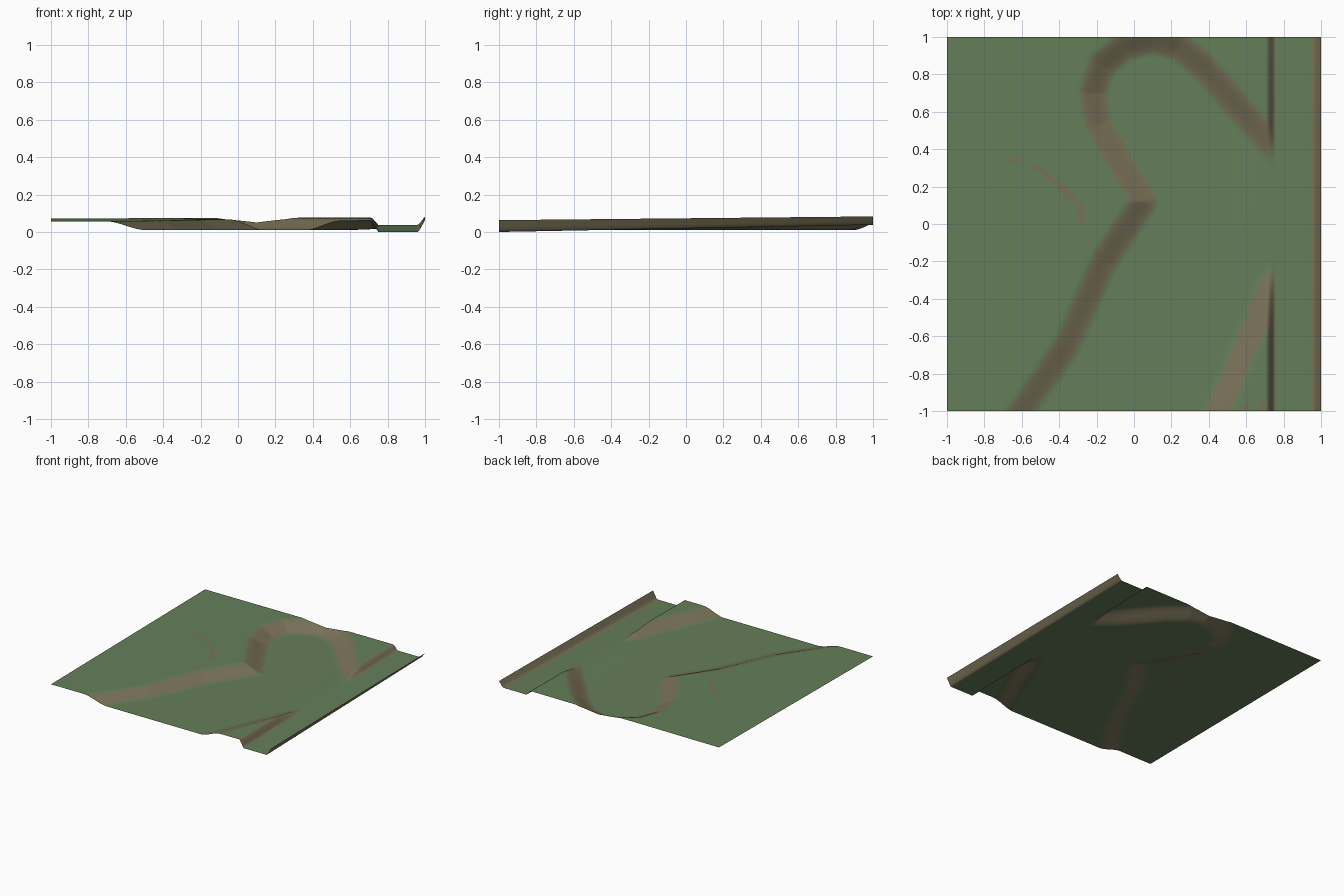
import bpy
import bmesh
from mathutils import Vector
from mathutils.geometry import intersect_point_line

cube = bpy.data.objects.get("Cube")
if cube:
    bpy.data.objects.remove(cube, do_unlink=True)

CELLS = 200
HALF_SLOPE = 0.09

# Mid-slope outline of the low basin
BASIN = [Vector(p) for p in [
    (-0.87, -1.4), (-0.6, -1), (-0.36, -0.65), (-0.16, -0.2), (0.05, 0.12),
    (-0.19, 0.53), (-0.22, 0.7), (-0.17, 0.85), (-0.05, 0.95), (0.1, 0.985),
    (0.24, 0.95), (0.38, 0.83), (0.5, 0.69), (0.71, 0.46), (1, 0.12),
    (0.95, 0), (0.72, -0.36), (0.45, -1), (0.3, -1.4)]]
BASIN_EDGES = list(zip(BASIN, BASIN[1:] + BASIN[:1]))

# Bare streaks in the grass: start, end, half width
STREAKS = [(Vector(a), Vector(b), w) for a, b, w in [
    ((-0.66, 0.34), (-0.62, 0.345), 0.013), ((-0.54, 0.31), (-0.47, 0.27), 0.012),
    ((-0.47, 0.26), (-0.40, 0.21), 0.011), ((-0.39, 0.2), (-0.32, 0.13), 0.015),
    ((-0.29, 0.1), (-0.28, 0.03), 0.016), ((-0.25, -0.05), (-0.245, -0.1), 0.006),
    ((0.59, -0.98), (0.62, -0.97), 0.012), ((0.67, -1), (0.69, -0.96), 0.012)]]


def clamp(v):
    return max(0.0, min(1.0, v))


def smooth(v):
    v = clamp(v)
    return v * v * (3 - 2 * v)


def mix(a, b, t):
    return a + (b - a) * t


def distance(p, a, b):
    t = clamp(intersect_point_line(p, a, b)[1])
    return (p - a.lerp(b, t)).length


def in_basin(p):
    inside = False
    for a, b in BASIN_EDGES:
        if (a.y > p.y) != (b.y > p.y):
            if p.x < mix(a.x, b.x, (p.y - a.y) / (b.y - a.y)):
                inside = not inside
    return inside


def height(x, y):
    p = Vector((x, y))
    channel = 0.002 + 0.019 * (y + 1)
    # Plateau falling smoothly into the basin
    gap = min(distance(p, a, b) for a, b in BASIN_EDGES)
    if in_basin(p):
        gap = -gap
    plateau = 0.069 + 0.008 * y + 0.003 * x
    low = mix(0.012, channel, smooth((x - 0.5) / 0.25))
    z = mix(low, plateau, smooth(0.5 + gap / (2 * HALF_SLOPE)))
    # Straight channel with a steep bank on either side
    z = mix(z, channel, clamp((x - 0.715) / 0.035))
    return mix(z, 0.075 + 0.01 * y, clamp((x - 0.965) / 0.035))


def material(name, colour):
    m = bpy.data.materials.new(name)
    m.use_nodes = True
    m.diffuse_color = (*colour, 1)
    bsdf = m.node_tree.nodes["Principled BSDF"]
    bsdf.inputs["Base Color"].default_value = (*colour, 1)
    bsdf.inputs["Roughness"].default_value = 0.9
    return m


# Terrain sheet
bm = bmesh.new()
bmesh.ops.create_grid(bm, x_segments=CELLS, y_segments=CELLS, size=1)
for v in bm.verts:
    v.co.z = height(v.co.x, v.co.y)
lowest = min(v.co.z for v in bm.verts)
for v in bm.verts:
    v.co.z -= lowest
bm.normal_update()

# Grass on level ground, earth on slopes, a worn strip between
for f in bm.faces:
    c = f.calc_center_median()
    slope = f.normal.xy.length / f.normal.z
    f.smooth = True
    f.material_index = 2 if slope > 0.27 else 1 if slope > 0.2 else 0
    if c.x > 0.945:
        f.material_index = 2
    if any(distance(c.xy, a, b) < w for a, b, w in STREAKS):
        f.material_index = 2

mesh = bpy.data.meshes.new("terrain")
bm.to_mesh(mesh)
bm.free()
for name, colour in [("grass green", (0.13, 0.21, 0.10)),
                     ("worn grass", (0.155, 0.19, 0.098)),
                     ("earth brown", (0.19, 0.165, 0.095))]:
    mesh.materials.append(material(name, colour))
terrain = bpy.data.objects.new("terrain", mesh)
bpy.context.scene.collection.objects.link(terrain)
